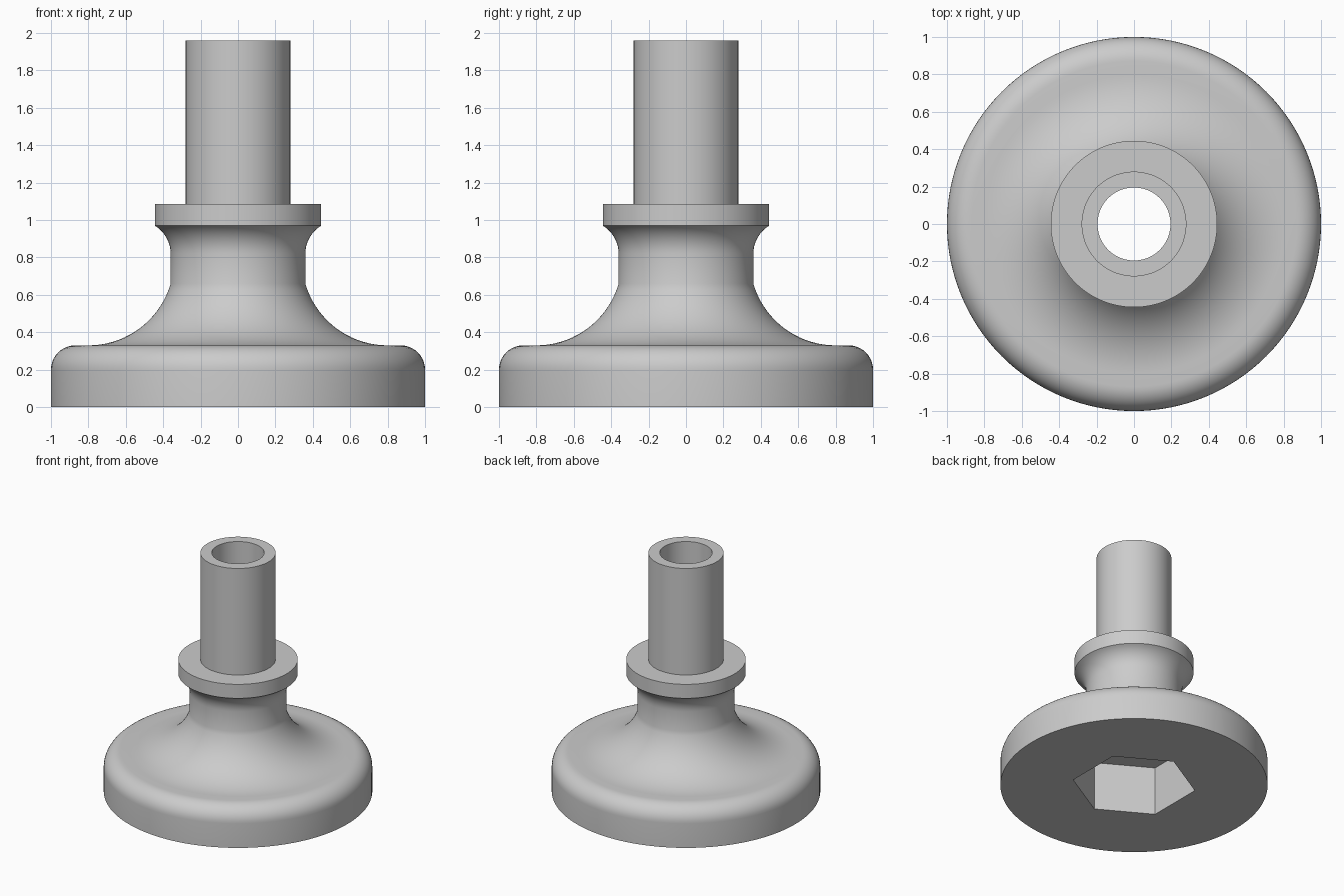
import bpy, bmesh
from math import pi, sin, cos, atan2, tau
from mathutils import Vector

SEGMENTS = 128
BORE = 0.195        # radius of the hole through the whole part
POCKET_DEPTH = 0.4

cube = bpy.data.objects.get("Cube")
if cube:
    bpy.data.objects.remove(cube, do_unlink=True)

grey = bpy.data.materials.new("plain grey")
grey.use_nodes = True
colour = (0.6, 0.6, 0.6, 1)
grey.diffuse_color = colour
grey.node_tree.nodes["Principled BSDF"].inputs["Base Color"].default_value = colour


def arc(centre, start, end, steps):
    """Profile points on the short arc from start to end around centre."""
    cx, cz = centre
    a = atan2(start[1] - cz, start[0] - cx)
    b = atan2(end[1] - cz, end[0] - cx)
    b = a + (b - a + pi) % tau - pi
    r = (Vector(start) - Vector(centre)).length
    angles = [a + (b - a) * i / steps for i in range(steps + 1)]
    return [(cx + r * cos(t), cz + r * sin(t)) for t in angles]


def lathe(name, profile):
    """Turn a closed (radius, height) profile around z."""
    bm = bmesh.new()
    rings = [[bm.verts.new((r * cos(tau * i / SEGMENTS), r * sin(tau * i / SEGMENTS), z))
              for i in range(SEGMENTS)] for r, z in profile]
    for lower, upper in zip(rings, rings[1:] + rings[:1]):
        for i in range(SEGMENTS):
            j = (i + 1) % SEGMENTS
            bm.faces.new((lower[i], lower[j], upper[j], upper[i]))
    bmesh.ops.recalc_face_normals(bm, faces=bm.faces)
    mesh = bpy.data.meshes.new(name)
    bm.to_mesh(mesh)
    bm.free()
    obj = bpy.data.objects.new(name, mesh)
    bpy.context.collection.objects.link(obj)
    return obj


# Turned body: rounded base, flared neck, collar and tube
profile = [(BORE, 0), (1, 0)]
profile += arc((0.87, 0.2), (1, 0.2), (0.87, 0.33), 10)        # rounded rim
profile += arc((0.80, 0.788), (0.80, 0.33), (0.36, 0.66), 18)  # sweep up to neck
profile += arc((0.535, 0.82), (0.36, 0.82), (0.445, 0.97), 10) # flare under collar
profile += [(0.445, 1.085), (0.28, 1.085), (0.28, 1.96), (BORE, 1.96)]
body = lathe("flanged_foot", profile)

# Hexagonal pocket in the underside, with two corners on the y axis
bpy.ops.mesh.primitive_cylinder_add(vertices=6, radius=0.462, depth=2 * POCKET_DEPTH)
cutter = bpy.context.object
cutter.name = "hex_pocket_cutter"
cutter.hide_render = True

cut = body.modifiers.new("hex pocket", 'BOOLEAN')
cut.operation = 'DIFFERENCE'
cut.solver = 'EXACT'
cut.object = cutter

bpy.ops.object.select_all(action='DESELECT')
bpy.context.view_layer.objects.active = body
body.select_set(True)
bpy.ops.object.modifier_apply(modifier=cut.name)
bpy.data.objects.remove(cutter, do_unlink=True)

# Finish
body.data.materials.clear()
body.data.materials.append(grey)
for face in body.data.polygons:
    face.material_index = 0
bpy.ops.object.shade_smooth_by_angle(angle=pi / 6)
